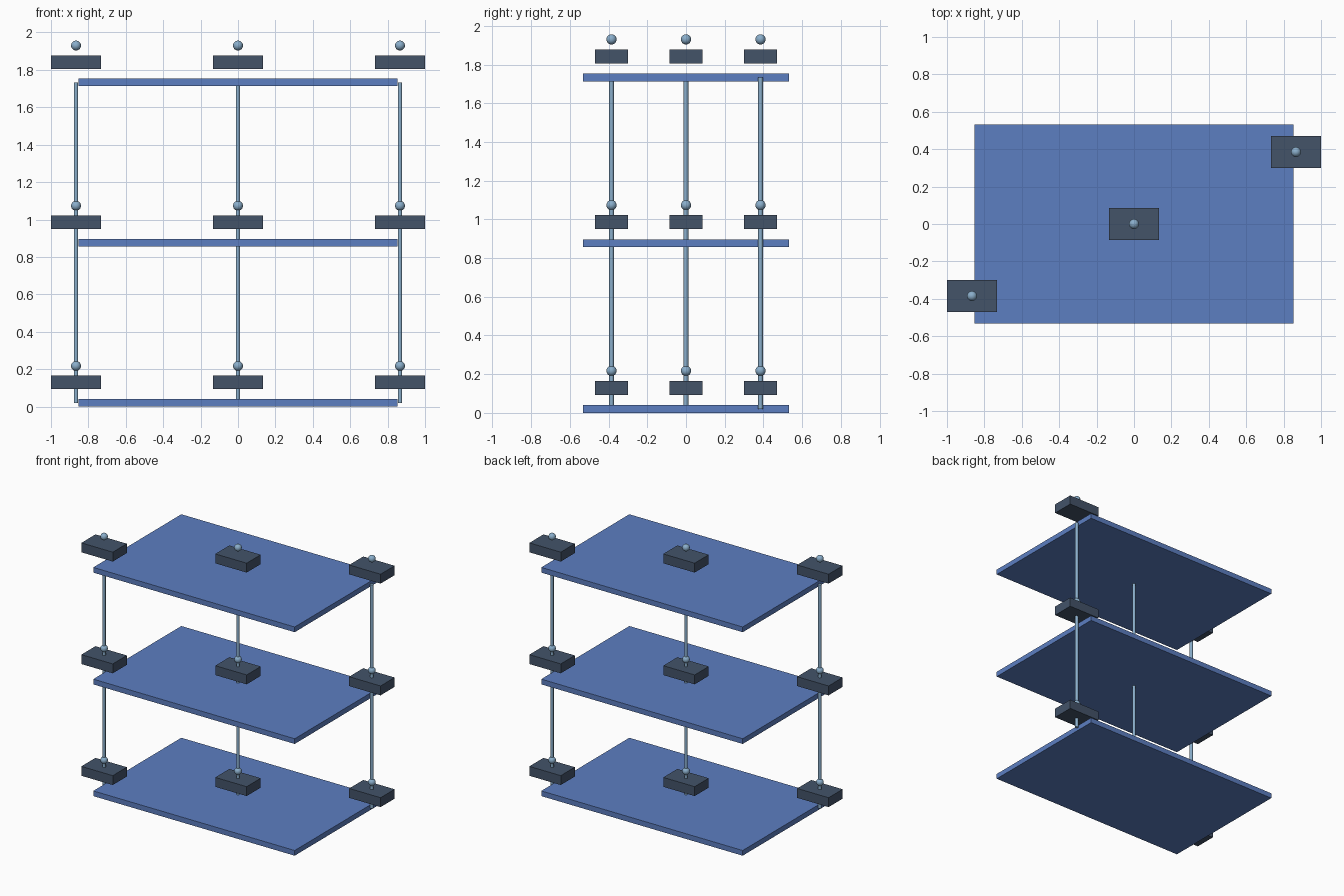
import bpy

if "Cube" in bpy.data.objects:
    bpy.data.objects.remove(bpy.data.objects["Cube"])


def make_material(name, rgb):
    """Flat colour given as 0-255 sRGB, stored as linear."""
    mat = bpy.data.materials.new(name)
    lin = [((c / 255 + 0.055) / 1.055) ** 2.4 for c in rgb]
    mat.diffuse_color = (*lin, 1)
    mat.use_nodes = True
    mat.node_tree.nodes["Principled BSDF"].inputs["Base Color"].default_value = mat.diffuse_color
    return mat


BLUE = make_material("shelf blue", (92, 126, 193))
SLATE = make_material("dark slate", (67, 83, 105))
STEEL = make_material("light steel blue", (138, 174, 203))


def finish(name, mat, smooth=False):
    obj = bpy.context.object
    obj.name = name
    obj.data.materials.append(mat)
    if smooth:
        bpy.ops.object.shade_smooth_by_angle()
    return obj


def box(name, mat, size, center):
    bpy.ops.mesh.primitive_cube_add(size=1, location=center)
    obj = finish(name, mat)
    obj.scale = size


LEVEL_GAP = 0.8565
PLATE_T = 0.04
POSTS = [("front_left", -0.866, -0.385), ("middle", 0, 0), ("back_right", 0.866, 0.385)]

for level in range(3):
    z = level * LEVEL_GAP
    # Wide shelf plate
    box(f"shelf_{level}", BLUE, (1.708, 1.066, PLATE_T), (0, 0, z + PLATE_T / 2))
    for side, x, y in POSTS:
        # Block with a small ball above it
        box(f"block_{side}_{level}", SLATE, (0.266, 0.17, 0.072), (x, y, z + 0.129))
        bpy.ops.mesh.primitive_uv_sphere_add(segments=24, ring_count=12, radius=0.0265,
                                             location=(x, y, z + 0.217))
        finish(f"ball_{side}_{level}", STEEL, smooth=True)

# Upright rods running from the bottom shelf to the top shelf
rod_length = 2 * LEVEL_GAP
for side, x, y in POSTS:
    bpy.ops.mesh.primitive_cylinder_add(vertices=24, radius=0.0118, depth=rod_length,
                                        location=(x, y, PLATE_T / 2 + rod_length / 2))
    finish(f"rod_{side}", STEEL, smooth=True)
